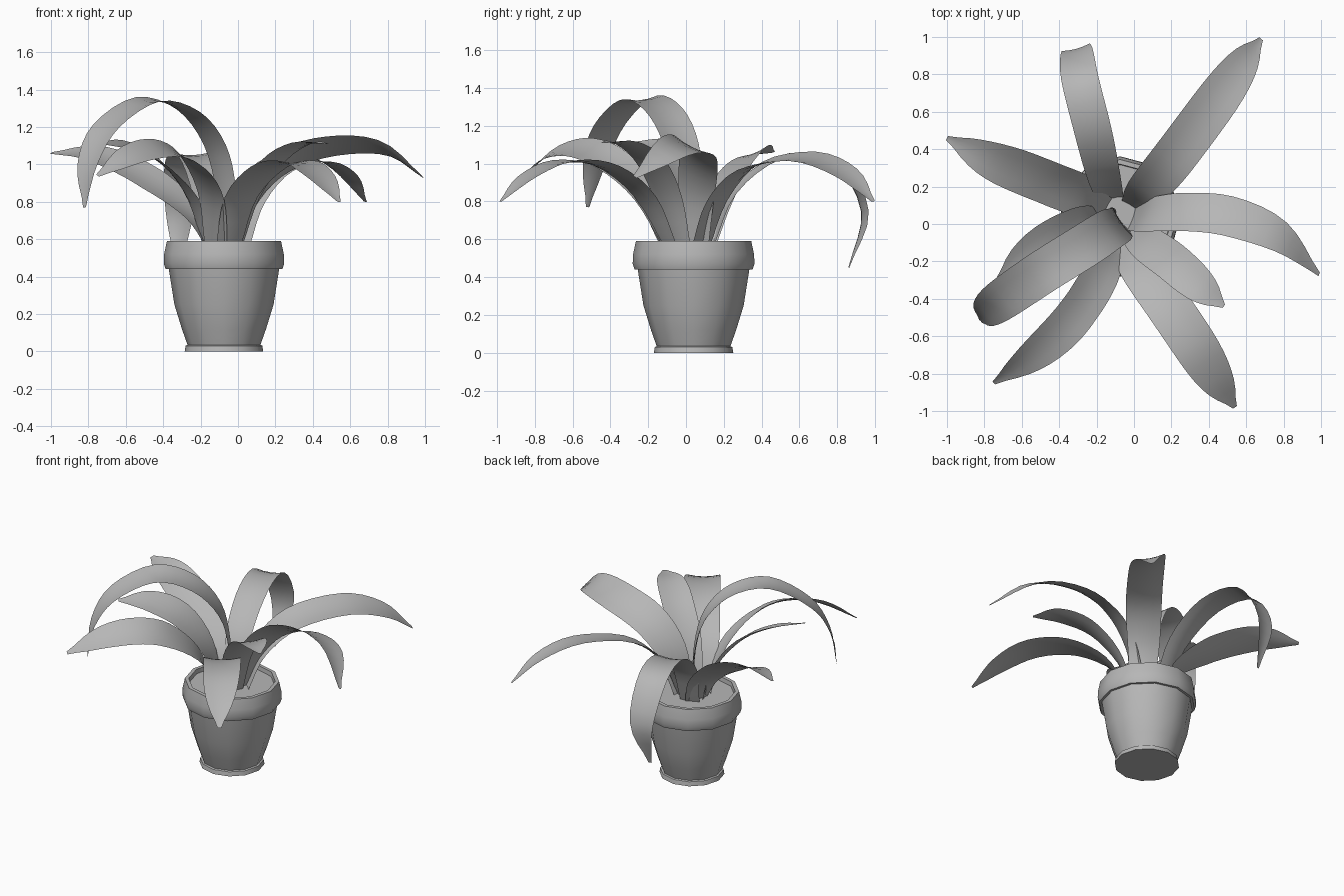
import bpy
import bmesh
import math
from mathutils import Matrix, Vector

cube = bpy.data.objects.get("Cube")
if cube:
    bpy.data.objects.remove(cube, do_unlink=True)

# One flat colour for the whole plant
grey = bpy.data.materials.new("matte_grey")
grey.use_nodes = True
colour = (0.47, 0.47, 0.47, 1.0)
grey.diffuse_color = colour
bsdf = next(n for n in grey.node_tree.nodes if n.type == "BSDF_PRINCIPLED")
bsdf.inputs["Base Color"].default_value = colour
bsdf.inputs["Roughness"].default_value = 0.8

POT_CENTRE = Vector((-0.075, 0.04, 0))
SIDES = 12


def add_object(name, bm, sharp_angle):
    """Turn a bmesh into a smooth-shaded object that keeps its hard edges."""
    mesh = bpy.data.meshes.new(name)
    bm.to_mesh(mesh)
    bm.free()
    mesh.materials.append(grey)
    obj = bpy.data.objects.new(name, mesh)
    bpy.context.collection.objects.link(obj)
    bpy.ops.object.select_all(action="DESELECT")
    obj.select_set(True)
    bpy.context.view_layer.objects.active = obj
    bpy.ops.object.shade_smooth_by_angle(angle=math.radians(sharp_angle))


def lathe(name, profile):
    """Revolve (radius, height) pairs about the pot axis and close the base."""
    bm = bmesh.new()
    rings = []
    for radius, z in profile:
        ring = []
        for i in range(SIDES):
            a = math.tau * i / SIDES
            offset = Vector((radius * math.cos(a), radius * math.sin(a), z))
            ring.append(bm.verts.new(POT_CENTRE + offset))
        rings.append(ring)
    for low, high in zip(rings, rings[1:]):
        for i in range(SIDES):
            j = (i + 1) % SIDES
            bm.faces.new((low[i], low[j], high[j], high[i]))
    bm.faces.new(list(reversed(rings[0])))
    add_object(name, bm, 40)


def curve_through(points, steps):
    """Sample a smooth path passing through every point."""
    pts = [Vector(p) for p in points]
    pts = [pts[0] * 2 - pts[1]] + pts + [pts[-1] * 2 - pts[-2]]
    path = []
    for a, b, c, d in zip(pts, pts[1:], pts[2:], pts[3:]):
        for k in range(steps):
            t = k / steps
            path.append(0.5 * (2 * b + (c - a) * t
                               + (2 * a - 5 * b + 4 * c - d) * t ** 2
                               + (3 * b - a - 3 * c + d) * t ** 3))
    path.append(pts[-2])
    return path


def leaf(name, width, points, bluntness=3, roll=0):
    """Sweep a shallow channel along a path; positive roll lifts its left edge."""
    path = curve_through(points, 4)
    chord = path[-1] - path[0]
    across = Vector((-chord.y, chord.x, 0)).normalized()
    bm = bmesh.new()
    rows = []
    last = len(path) - 1
    for i, centre in enumerate(path):
        t = i / last
        grow = min(t / 0.45, 1)
        taper = max((t - 0.5) / 0.5, 0)
        tangent = (path[min(i + 1, last)] - path[max(i - 1, 0)]).normalized()
        side = (across - tangent * across.dot(tangent)).normalized()
        side = Matrix.Rotation(math.radians(roll * grow), 3, tangent) @ side
        normal = tangent.cross(side)
        half = width / 2 * (0.65 + 0.35 * math.sin(grow * math.pi / 2))
        half *= max(1 - taper ** bluntness, 0.1)
        row = []
        for s in (-1, -0.5, 0, 0.5, 1):
            lift = half * 0.12 * (s * s - 0.4)
            row.append(bm.verts.new(centre + side * half * s + normal * lift))
        rows.append(row)
    for near, far in zip(rows, rows[1:]):
        for j in range(len(near) - 1):
            bm.faces.new((near[j], far[j], far[j + 1], near[j + 1]))
    bm.normal_update()
    add_object(name, bm, 60)


# Pot: foot, tapered body, overhanging rim and inner wall
lathe("pot", [
    (0.21, 0), (0.205, 0.03), (0.195, 0.035), (0.225, 0.12), (0.265, 0.25),
    (0.295, 0.44), (0.312, 0.44), (0.322, 0.47), (0.32, 0.52),
    (0.305, 0.59), (0.28, 0.59), (0.277, 0.56),
])

# Soil disc just below the rim
soil = bmesh.new()
bmesh.ops.create_circle(
    soil, cap_ends=True, segments=SIDES, radius=0.277,
    matrix=Matrix.Translation(POT_CENTRE + Vector((0, 0, 0.56))))
add_object("soil", soil, 40)

# Long arching leaves, each a path from the crown to its tip
leaf("back_leaf", 0.2, [
    (-0.12, 0.13, 0.55), (-0.16, 0.25, 0.84), (-0.22, 0.5, 1.03),
    (-0.29, 0.78, 1.02), (-0.31, 0.94, 0.75), (-0.32, 0.86, 0.45)])
leaf("back_left_leaf", 0.24, [
    (0, 0.08, 0.55), (0.06, 0.17, 0.8), (0.2, 0.34, 0.98),
    (0.41, 0.62, 1.03), (0.57, 0.84, 0.95), (0.68, 0.99, 0.8)], 3, 12)
leaf("left_leaf", 0.24, [
    (-0.01, 0.04, 0.55), (0.08, 0.05, 0.83), (0.25, 0.06, 1.01),
    (0.5, 0.04, 1.09), (0.78, -0.07, 1.08), (0.99, -0.27, 0.93)], 3, -25)
leaf("short_front_left_leaf", 0.21, [
    (-0.02, -0.03, 0.55), (0.06, -0.1, 0.82), (0.2, -0.2, 1.02),
    (0.35, -0.33, 1.11), (0.48, -0.44, 1.11)])
leaf("front_left_leaf", 0.24, [
    (-0.05, -0.09, 0.55), (0.02, -0.22, 0.82), (0.17, -0.42, 0.98),
    (0.32, -0.64, 1.01), (0.44, -0.83, 0.93), (0.54, -0.98, 0.8)])
leaf("front_right_leaf", 0.23, [
    (-0.12, -0.07, 0.55), (-0.15, -0.21, 0.83), (-0.25, -0.39, 1.01),
    (-0.38, -0.56, 1.08), (-0.56, -0.72, 1.05), (-0.75, -0.85, 0.94)], 3, -25)
leaf("short_right_leaf", 0.24, [
    (-0.15, 0.01, 0.55), (-0.24, -0.01, 0.8), (-0.4, -0.07, 1),
    (-0.57, -0.17, 1.09), (-0.73, -0.3, 1.11)], 2.5, -18)
leaf("right_leaf", 0.25, [
    (-0.14, 0.08, 0.55), (-0.23, 0.13, 0.72), (-0.4, 0.2, 0.87),
    (-0.6, 0.28, 0.99), (-0.8, 0.36, 1.06), (-1, 0.46, 1.06)], 3, -20)
leaf("tall_arching_leaf", 0.235, [
    (-0.07, 0.02, 0.55), (-0.07, 0, 0.85), (-0.13, -0.03, 1.1),
    (-0.27, -0.12, 1.28), (-0.48, -0.25, 1.34), (-0.7, -0.4, 1.2),
    (-0.8, -0.48, 1), (-0.82, -0.52, 0.77)], 3.5, -5)

# Small new shoot at the crown
leaf("young_shoot", 0.04, [
    (-0.11, 0.07, 0.55), (-0.11, 0.075, 0.61), (-0.1, 0.08, 0.67)])
